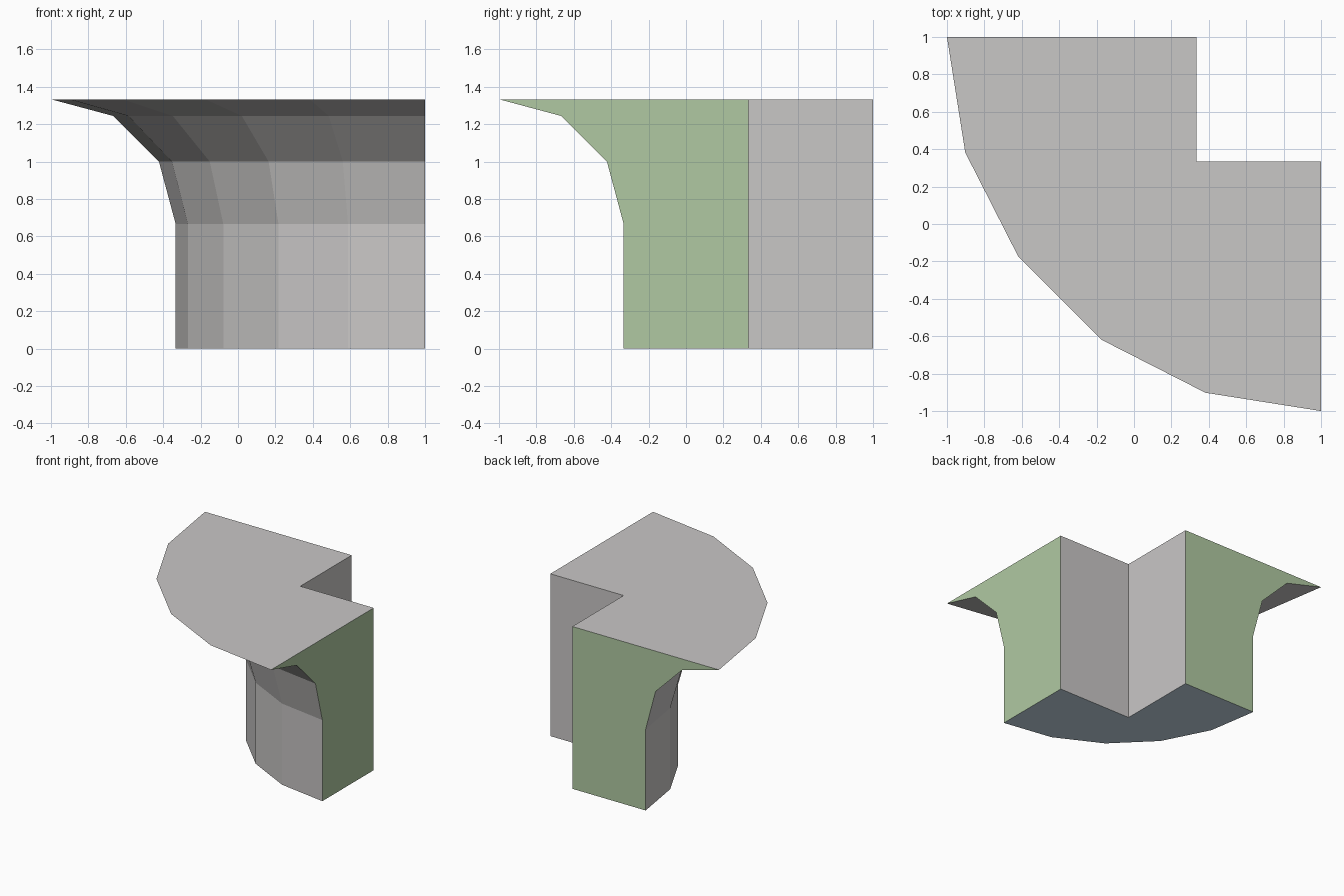
import bpy
import bmesh
from math import cos, sin, pi

cube = bpy.data.objects.get("Cube")
if cube:
    bpy.data.objects.remove(cube, do_unlink=True)


def make_material(name, rgb):
    mat = bpy.data.materials.new(name)
    mat.use_nodes = True
    mat.diffuse_color = (*rgb, 1)
    mat.node_tree.nodes["Principled BSDF"].inputs["Base Color"].default_value = (*rgb, 1)
    return mat


STONE, GREEN, PALE_BLUE = range(3)
materials = [
    make_material("warm grey", (0.584, 0.571, 0.565)),
    make_material("soft green", (0.434, 0.584, 0.361)),
    make_material("pale blue", (0.584, 0.723, 0.84)),
]

# Wall profile (radius, height): straight shaft, then a quarter-round flare
SEGMENTS = 5
T = 1 / 3
R = 2 * T
profile = [(4 * T, 0)]
for i in range(4):
    a = i * pi / 6
    profile.append((2 - R * cos(a), R + R * sin(a)))

bm = bmesh.new()


def add_face(verts, material):
    bm.faces.new(verts).material_index = material


# Rings swept a quarter turn around the corner at (1, 1)
rings = []
for radius, z in profile:
    angles = [k * pi / 2 / SEGMENTS for k in range(SEGMENTS + 1)]
    rings.append([bm.verts.new((1 - radius * cos(a), 1 - radius * sin(a), z)) for a in angles])

# Inner notch corners, ordered on from the end of each ring
notch = [[bm.verts.new((x, y, z)) for x, y in ((1, T), (T, T), (T, 1))]
         for z in (profile[0][1], profile[-1][1])]

# Curved outer wall
for low, high in zip(rings, rings[1:]):
    for k in range(SEGMENTS):
        add_face((low[k], low[k + 1], high[k + 1], high[k]), STONE)

# Top and base
add_face(rings[-1] + notch[1], STONE)
add_face(rings[0] + notch[0], PALE_BLUE)

# Two cut ends that follow the profile
for ring_end, corner in ((-1, 0), (0, 2)):
    outline = [ring[ring_end] for ring in rings]
    add_face(outline + [notch[1][corner], notch[0][corner]], GREEN)

# Inner notch walls
for k in range(2):
    add_face((notch[0][k], notch[0][k + 1], notch[1][k + 1], notch[1][k]), STONE)

bmesh.ops.recalc_face_normals(bm, faces=bm.faces)
mesh = bpy.data.meshes.new("flared_corner_block")
bm.to_mesh(mesh)
bm.free()
for mat in materials:
    mesh.materials.append(mat)
block = bpy.data.objects.new("flared_corner_block", mesh)
bpy.context.collection.objects.link(block)
